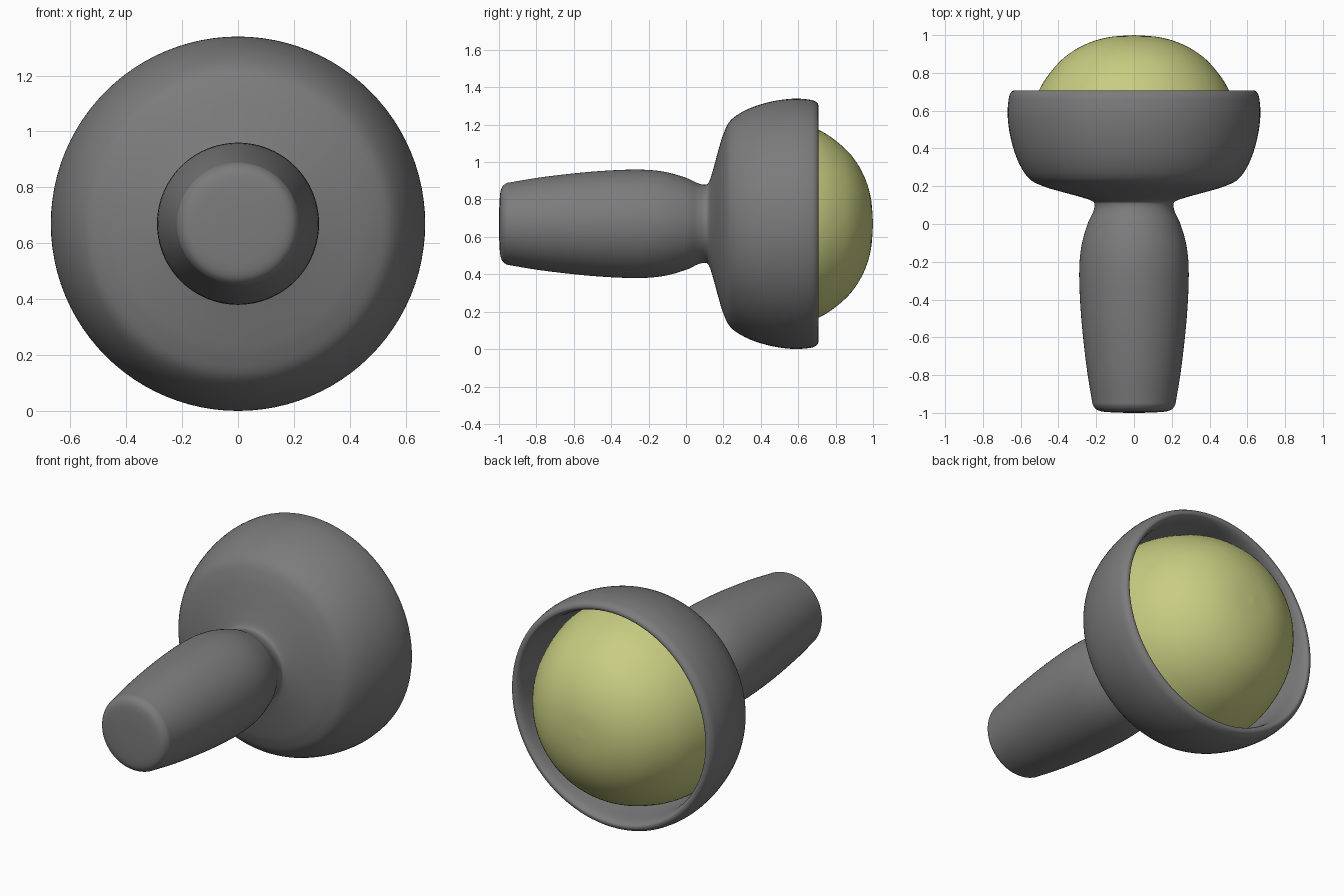
import bpy, bmesh, math
from mathutils import Vector

if "Cube" in bpy.data.objects:
    bpy.data.objects.remove(bpy.data.objects["Cube"])

CZ = 0.67      # height of the long axis
SEGS = 96


def smooth_profile(pts, steps=5):
    """Catmull-Rom curve through the (y, radius) points."""
    p = [Vector(q) for q in pts]
    p = [p[0]] + p + [p[-1]]
    out = []
    for a, b, c, d in zip(p, p[1:], p[2:], p[3:]):
        for i in range(steps):
            t = i / steps
            out.append(0.5 * (2 * b + (c - a) * t + (2 * a - 5 * b + 4 * c - d) * t * t
                              + (3 * b - a - 3 * c + d) * t ** 3))
    return out + [p[-1]]


def lathe(name, profile, color):
    """Revolve a (y, radius) profile about the y axis."""
    bm = bmesh.new()
    vs = [bm.verts.new((max(r, 0), y, 0)) for y, r in profile]
    es = [bm.edges.new(e) for e in zip(vs, vs[1:])]
    bmesh.ops.spin(bm, geom=vs + es, cent=(0, 0, 0), axis=(0, 1, 0),
                   angle=math.tau, steps=SEGS, use_duplicate=False)
    bmesh.ops.remove_doubles(bm, verts=bm.verts, dist=1e-4)
    bmesh.ops.recalc_face_normals(bm, faces=bm.faces)
    mesh = bpy.data.meshes.new(name)
    bm.to_mesh(mesh)
    bm.free()
    mesh.shade_smooth()
    mat = bpy.data.materials.new(name + "_colour")
    mat.diffuse_color = color
    mat.use_nodes = True
    mat.node_tree.nodes["Principled BSDF"].inputs["Base Color"].default_value = mat.diffuse_color
    mesh.materials.append(mat)
    ob = bpy.data.objects.new(name, mesh)
    ob.location.z = CZ
    bpy.context.collection.objects.link(ob)
    return ob


# Handle, neck and hollow cup in one turned body
lathe("handle_and_cup", smooth_profile([
    (-1, 0), (-0.998, 0.10), (-0.99, 0.18), (-0.965, 0.214), (-0.92, 0.225),
    (-0.75, 0.252), (-0.5, 0.279), (-0.27, 0.29), (-0.12, 0.279), (0, 0.246),
    (0.06, 0.218), (0.10, 0.209), (0.122, 0.222), (0.145, 0.29), (0.175, 0.40),
    (0.20, 0.48), (0.24, 0.555), (0.33, 0.613), (0.45, 0.652), (0.57, 0.669),
    (0.66, 0.664), (0.695, 0.652), (0.707, 0.635), (0.70, 0.618), (0.66, 0.603),
    (0.55, 0.590), (0.42, 0.565), (0.32, 0.51), (0.27, 0.40), (0.25, 0.2), (0.25, 0)]),
    (0.2, 0.2, 0.2, 1))

# Front of the ball, a slightly flattened dome seated in the cup
lathe("ball", smooth_profile([
    (1, 0), (0.988, 0.14), (0.95, 0.26), (0.885, 0.365), (0.80, 0.445),
    (0.71, 0.502), (0.60, 0.545), (0.50, 0.570), (0.42, 0.576)]),
    (0.58, 0.61, 0.22, 1))
